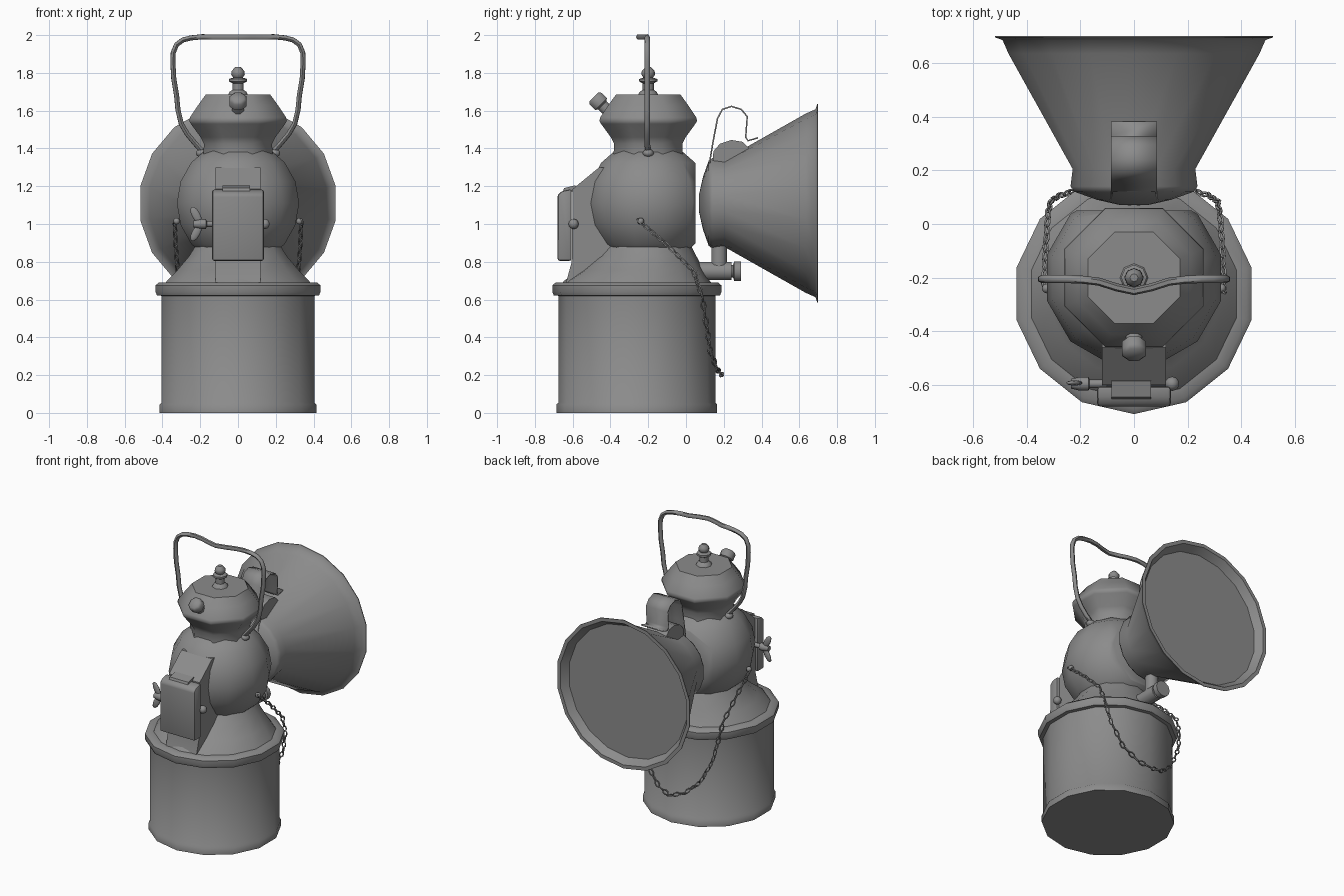
import bpy, bmesh, math
from mathutils import Matrix, Vector

if "Cube" in bpy.data.objects:
    bpy.data.objects.remove(bpy.data.objects["Cube"])

metal = bpy.data.materials.new("dull grey metal")
metal.use_nodes = True
metal.diffuse_color = (0.26, 0.26, 0.26, 1)
metal.node_tree.nodes["Principled BSDF"].inputs["Base Color"].default_value = metal.diffuse_color

AXIS_Y = -0.2   # centre line of globe, cap and handle
BASE_Y = -0.26  # centre line of the tank
HORN_Z = 1.11
TO_BACK = Matrix.Rotation(-math.pi / 2, 4, 'X')
TO_SIDE = Matrix.Rotation(math.pi / 2, 4, 'Y')


def smooth(ob, angle=48):
    bpy.ops.object.select_all(action='DESELECT')
    ob.select_set(True)
    bpy.context.view_layer.objects.active = ob
    bpy.ops.object.shade_smooth_by_angle(angle=math.radians(angle))


def finish(name, bm, angle=48):
    bmesh.ops.recalc_face_normals(bm, faces=bm.faces)
    me = bpy.data.meshes.new(name)
    bm.to_mesh(me)
    bm.free()
    me.materials.append(metal)
    ob = bpy.data.objects.new(name, me)
    bpy.context.collection.objects.link(ob)
    smooth(ob, angle)
    return ob


def lathe_mesh(rings, sides, phase=0.0):
    """Rings are (radius, height, optional y shift); both ends are capped."""
    bm = bmesh.new()
    loops = []
    for r, z, *shift in rings:
        dy = shift[0] if shift else 0
        loops.append([bm.verts.new((r * math.cos(a), r * math.sin(a) + dy, z))
                      for a in (phase + math.tau * i / sides for i in range(sides))])
    for lo, hi in zip(loops, loops[1:]):
        for i in range(sides):
            j = (i + 1) % sides
            bm.faces.new((lo[i], lo[j], hi[j], hi[i]))
    bm.faces.new(loops[0][::-1])
    bm.faces.new(loops[-1])
    return bm


def lathe(name, rings, sides, at=(0, 0, 0), turn=Matrix(), phase=0.0, angle=48):
    bm = lathe_mesh(rings, sides, phase)
    bm.transform(Matrix.Translation(at) @ turn)
    return finish(name, bm, angle)


def prism(name, outline, half_width, bevel=0.0, x=0.0):
    """Side outline in (y, z), extruded across x."""
    bm = bmesh.new()
    face = bm.faces.new([bm.verts.new((x - half_width, y, z)) for y, z in outline])
    out = bmesh.ops.extrude_face_region(bm, geom=[face])["geom"]
    bmesh.ops.translate(bm, vec=(2 * half_width, 0, 0),
                        verts=[v for v in out if isinstance(v, bmesh.types.BMVert)])
    if bevel:
        bmesh.ops.bevel(bm, geom=bm.edges[:], offset=bevel, segments=2, profile=0.5, affect='EDGES')
    return finish(name, bm, 35)


def ball(name, at, size, turn=Matrix()):
    bm = bmesh.new()
    bmesh.ops.create_uvsphere(bm, u_segments=10, v_segments=6, radius=1)
    bm.transform(Matrix.Translation(at) @ turn @ Matrix.Diagonal((*size, 1)))
    return finish(name, bm, 60)


# Tank with its bottom lip and top collar
lathe("tank", [(.425, 0), (.425, .045), (.415, .055), (.415, .62), (.44, .622),
               (.448, .64), (.448, .675), (.43, .69), (.38, .69)],
      14, (0, BASE_Y, 0), phase=math.pi / 2)
lathe("shoulder", [(.4, .68, BASE_Y), (.385, .70, BASE_Y), (.33, .755, -.235),
                   (.265, .83, -.21), (.215, .91, AXIS_Y)], 14, phase=math.pi / 2)

# Globe, cut flat at the back
R = .335
rings = [(R * math.cos(a), HORN_Z + R * math.sin(a))
         for a in (math.radians(d) for d in range(-60, 61, 20))]
bm = lathe_mesh(rings, 12, math.pi / 12)
bm.transform(Matrix.Translation((0, AXIS_Y, 0)))
cut = bmesh.ops.bisect_plane(bm, geom=bm.verts[:] + bm.edges[:] + bm.faces[:],
                             plane_co=(0, .05, 0), plane_no=(0, 1, 0), clear_outer=True)
bmesh.ops.holes_fill(bm, edges=[e for e in bm.edges if e.is_boundary])
finish("globe", bm)

# Octagonal chimney cap and finial
lathe("chimney_cap", [(.20, 1.35), (.195, 1.425), (.215, 1.46), (.27, 1.53), (.28, 1.545),
                      (.275, 1.565), (.228, 1.63), (.185, 1.685)],
      8, (0, AXIS_Y, 0), phase=math.pi / 8)
lathe("finial", [(.055, 1.68), (.045, 1.70), (.03, 1.71), (.03, 1.745), (.048, 1.755),
                 (.048, 1.768), (.025, 1.775), (.036, 1.79), (.034, 1.81), (.015, 1.83)],
      8, (0, AXIS_Y, 0))
lathe("filler_spout", [(.033, 0), (.033, .075), (.048, .085), (.048, .125), (.035, .138)],
      8, (0, -.39, 1.575), Matrix.Rotation(math.radians(45), 4, 'X'), math.pi / 8)

# Carrying handle
half = [(.175, AXIS_Y, 1.37), (.23, -.205, 1.43), (.30, -.205, 1.53), (.325, -.205, 1.68),
        (.345, -.205, 1.86), (.325, -.205, 1.95), (.25, -.205, 1.985), (.13, -.215, 1.99)]
path = [(-x, y, z) for x, y, z in half] + [(0, -.25, 1.99)] + half[::-1]
cu = bpy.data.curves.new("handle", 'CURVE')
cu.dimensions = '3D'
cu.bevel_depth, cu.bevel_resolution, cu.use_fill_caps = .015, 1, True
cu.resolution_u = 2
sp = cu.splines.new('BEZIER')
sp.bezier_points.add(len(path) - 1)
for p, co in zip(sp.bezier_points, path):
    p.co = co
    p.handle_left_type = p.handle_right_type = 'AUTO'
cu.materials.append(metal)
handle = bpy.data.objects.new("handle", cu)
bpy.context.collection.objects.link(handle)
bpy.ops.object.select_all(action='DESELECT')
handle.select_set(True)
bpy.context.view_layer.objects.active = handle
bpy.ops.object.convert(target='MESH')
smooth(handle, 60)
for side, s in (("left", 1), ("right", -1)):
    ball(f"{side}_handle_socket", (s * .195, AXIS_Y, 1.375), (.03, .03, .022))

# Reflector horn with recessed lens
lathe("horn", [(.05, .07), (.14, .09), (.225, .12), (.24, .14), (.232, .205), (.475, .635),
               (.497, .685), (.525, .695), (.525, .70), (.50, .70), (.465, .65)],
      18, (0, 0, HORN_Z), TO_BACK, math.pi / 2)
prism("horn_vent", [(.14, 1.30), (.145, 1.385), (.18, 1.425), (.24, 1.445), (.30, 1.435),
                    (.335, 1.40), (.34, 1.34)], .08)

# Bent strap above the horn
strap = [(.09, 1.22), (.12, 1.32), (.14, 1.44), (.163, 1.56), (.19, 1.61), (.24, 1.627),
         (.295, 1.61), (.328, 1.57), (.32, 1.46), (.33, 1.445), (.38, 1.46)]
bm = bmesh.new()
rows = [[bm.verts.new((x, y, z)) for x in (-.085, .085)] for y, z in strap]
for a, b in zip(rows, rows[1:]):
    bm.faces.new((a[0], a[1], b[1], b[0]))
ob = finish("horn_strap", bm)
ob.modifiers.new("thickness", 'SOLIDIFY').thickness = .008

# Gas pipe and valve below the horn
lathe("gas_pipe", [(.05, .0), (.05, .24), (.036, .24), (.036, .25), (.055, .255), (.055, .29)],
      10, (0, 0, .75), TO_BACK)
lathe("gas_riser", [(.043, .75), (.043, .90)], 10, (0, .175, 0))

# Front housing and door
prism("front_housing", [(-.635, .69), (-.605, .80), (-.60, 1.185), (-.46, 1.30),
                        (-.36, 1.30), (-.25, .69)], .12)
prism("front_door", [(-.68, .805), (-.68, 1.155), (-.655, 1.175), (-.605, 1.185), (-.605, .805)],
      .137, .012)
prism("door_hinge", [(-.655, 1.165), (-.645, 1.19), (-.585, 1.205), (-.575, 1.175)], .073, x=-.01)
ball("door_knob", (.142, -.595, 1.0), (.027, .027, .027))

# Wing nut beside the door
lathe("wing_nut_shaft", [(.018, -.235), (.026, -.2), (.026, -.17), (.016, -.165), (.016, -.1)],
      8, (0, -.595, 1.0), TO_SIDE)
for name, s in (("upper", 1), ("lower", -1)):
    ball(f"{name}_wing", (-.222, -.592, 1 + s * .047), (.023, .01, .05),
         Matrix.Rotation(s * math.radians(-28), 4, 'Y'))

# Hanging chain, from one side of the globe round the back to the other
half = [Vector(p) for p in ((.335, -.24, 1.01), (.33, -.1, .89), (.32, .04, .75), (.31, .085, .62),
                            (.28, .105, .48), (.2, .13, .32), (.1, .165, .23))]
path = half + [Vector((0, .19, .2))] + [Vector((-p.x, p.y, p.z)) for p in reversed(half)]
PITCH = .044
places, carry = [], 0.0
for a, b in zip(path, path[1:]):
    length = (b - a).length
    while carry < length:
        places.append((a.lerp(b, carry / length), b - a))
        carry += PITCH
    carry -= length

bm = bmesh.new()
LOOP, TUBE = 8, 4
for n, (co, direction) in enumerate(places):
    spin = Matrix.Rotation(math.pi / 2 * (n % 2) + math.pi / 4, 4, 'Z')
    place = Matrix.Translation(co) @ direction.to_track_quat('Z', 'Y').to_matrix().to_4x4() @ spin
    grid = []
    for i in range(LOOP):
        u = math.tau * (i + .5) / LOOP
        out = Vector((math.cos(u), 0, math.sin(u)))
        centre = Vector((.012 * out.x, 0, .024 * out.z))
        grid.append([bm.verts.new(place @ (centre + .005 * (math.cos(v) * out +
                     math.sin(v) * Vector((0, 1, 0)))))
                     for v in (math.tau * k / TUBE for k in range(TUBE))])
    for i in range(LOOP):
        for k in range(TUBE):
            i2, k2 = (i + 1) % LOOP, (k + 1) % TUBE
            bm.faces.new((grid[i][k], grid[i2][k], grid[i2][k2], grid[i][k2]))
finish("chain", bm, 60)
for side, s in (("left", 1), ("right", -1)):
    ball(f"{side}_chain_stud", (s * .325, -.24, 1.015), (.018, .018, .018))
